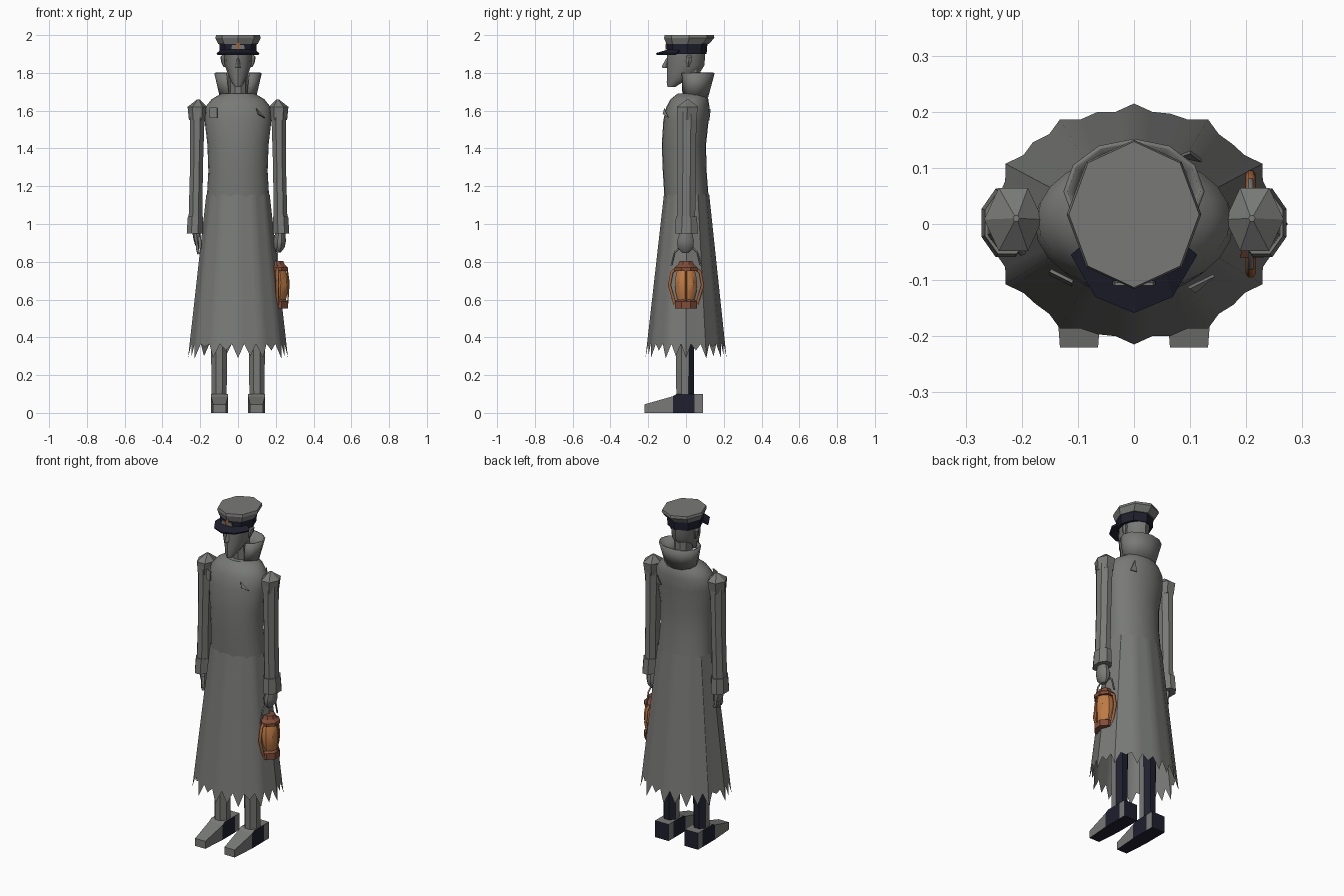
import bpy, bmesh, math, random
from mathutils import Vector

random.seed(4)
old = bpy.data.objects.get("Cube")
if old:
    bpy.data.objects.remove(old, do_unlink=True)


def material(name, r, g, b):
    m = bpy.data.materials.new(name)
    m.use_nodes = True
    m.diffuse_color = (r, g, b, 1)
    m.node_tree.nodes["Principled BSDF"].inputs["Base Color"].default_value = (r, g, b, 1)
    return m


GREY = material("worn grey", 0.19, 0.195, 0.185)
NAVY = material("dark navy", 0.014, 0.014, 0.028)
GLASS = material("amber glass", 0.52, 0.2, 0.06)
BRASS = material("aged brass", 0.36, 0.12, 0.04)
RUST = material("rusty copper", 0.22, 0.075, 0.04)
smooth = []


def finish(name, bm, mats, soft=False, rule=None, recalc=True):
    if recalc:
        bmesh.ops.recalc_face_normals(bm, faces=bm.faces)
    bm.normal_update()
    if rule:
        for f in bm.faces:
            f.material_index = rule(f)
    mesh = bpy.data.meshes.new(name)
    bm.to_mesh(mesh)
    bm.free()
    for m in mats:
        mesh.materials.append(m)
    ob = bpy.data.objects.new(name, mesh)
    bpy.context.scene.collection.objects.link(ob)
    if soft:
        smooth.append(ob)
    return ob


def loft(name, rings, sides, mats, soft=False, rule=None, turn=0.0):
    """Closed stack of elliptical rings given as (z, cx, cy, rx, ry)."""
    bm = bmesh.new()
    rows = []
    for z, cx, cy, rx, ry in rings:
        angles = [turn + math.tau * i / sides for i in range(sides)]
        rows.append([bm.verts.new((cx + rx * math.cos(a), cy + ry * math.sin(a), z)) for a in angles])
    for lo, hi in zip(rows, rows[1:]):
        for i in range(sides):
            j = (i + 1) % sides
            bm.faces.new((lo[i], lo[j], hi[j], hi[i]))
    bm.faces.new(rows[0])
    bm.faces.new(rows[-1])
    return finish(name, bm, mats, soft, rule)


def strip(name, first, second, mat, thickness, soft=False):
    """Band of quads between two rows of points, thickened."""
    bm = bmesh.new()
    a = [bm.verts.new(p) for p in first]
    b = [bm.verts.new(p) for p in second]
    for i in range(len(a) - 1):
        bm.faces.new((a[i], a[i + 1], b[i + 1], b[i]))
    ob = finish(name, bm, [mat], soft)
    mod = ob.modifiers.new("Thickness", "SOLIDIFY")
    mod.thickness = thickness
    mod.offset = 0
    return ob


def plate(name, points, mat):
    bm = bmesh.new()
    bm.faces.new([bm.verts.new(p) for p in points])
    ob = finish(name, bm, [mat])
    ob.modifiers.new("Thickness", "SOLIDIFY").thickness = 0.006


def wire(name, points, radius, mat):
    cu = bpy.data.curves.new(name, "CURVE")
    cu.dimensions = "3D"
    cu.bevel_depth = radius
    cu.bevel_resolution = 1
    cu.use_fill_caps = True
    sp = cu.splines.new("POLY")
    sp.points.add(len(points) - 1)
    for p, co in zip(sp.points, points):
        p.co = (*co, 1)
    cu.materials.append(mat)
    bpy.context.scene.collection.objects.link(bpy.data.objects.new(name, cu))


def arc(start, end, steps, cy, rx, ry, z):
    angles = [math.radians(start + (end - start) * i / steps) for i in range(steps + 1)]
    return [(rx * math.cos(a), cy + ry * math.sin(a), z) for a in angles]


# Coat body
loft("coat_body", [(1.14, 0, 0.003, 0.165, 0.117), (1.28, 0, -0.007, 0.157, 0.116),
                   (1.42, 0, -0.011, 0.162, 0.117), (1.55, 0, 0, 0.177, 0.12),
                   (1.62, 0, 0.01, 0.172, 0.114), (1.66, 0, 0.018, 0.14, 0.1),
                   (1.69, 0, 0.03, 0.09, 0.075)], 24, [GREY], True)

# Coat skirt with a torn hem: long tips on the ridges and between them
bm = bmesh.new()
count = 48
top, hem = [], []
for i in range(count):
    a = math.tau * i / count
    ridge = math.tau / 12
    off = (a % ridge) - ridge / 2
    k = math.cos(ridge / 2) / math.cos(off)
    z = 0.365 if i % 2 else random.choice((0.3, 0.33, 0.35))
    if i % 4 == 0:
        z = 0.29
    s = k * (1 + (0.365 - z) * 0.5)
    top.append(bm.verts.new((0.168 * k * math.cos(a), 0.003 + 0.12 * k * math.sin(a), 1.155)))
    hem.append(bm.verts.new((0.255 * s * math.cos(a), 0.207 * s * math.sin(a), z)))
for i in range(count):
    j = (i + 1) % count
    bm.faces.new((hem[i], hem[j], top[j], top[i]))
finish("coat_skirt", bm, [GREY], True)

# Standing collar, open at the front
strip("collar", arc(-60, 240, 10, 0.045, 0.092, 0.068, 1.67),
      arc(-60, 240, 10, 0.058, 0.122, 0.09, 1.8), GREY, 0.008, True)

# Torn cloth patches
plate("chest_patch", [(-0.148, -0.086, 1.56), (-0.108, -0.106, 1.56),
                      (-0.108, -0.1, 1.615), (-0.148, -0.08, 1.615)], GREY)
plate("chest_tear", [(0.14, -0.09, 1.56), (0.095, -0.112, 1.61), (0.105, -0.12, 1.58)], GREY)
plate("back_tear", [(0.08, 0.118, 1.55), (0.12, 0.11, 1.55), (0.1, 0.125, 1.61)], GREY)

# Head, neck, nose and ears
loft("neck", [(1.66, 0, 0.03, 0.05, 0.05), (1.84, 0, 0.025, 0.05, 0.055)], 10, [GREY], True)
loft("head", [(1.725, 0, -0.078, 0.016, 0.02), (1.75, 0, -0.06, 0.034, 0.042),
              (1.79, 0, -0.018, 0.052, 0.083), (1.84, 0, -0.002, 0.07, 0.1),
              (1.92, 0, 0.002, 0.077, 0.1)], 12, [GREY], True)
loft("nose", [(1.825, 0, -0.105, 0.015, 0.02), (1.835, 0, -0.106, 0.014, 0.022),
              (1.88, 0, -0.095, 0.005, 0.008)], 4, [GREY], turn=0)
for side, s in (("left", 1), ("right", -1)):
    loft(side + "_ear", [(1.83, s * 0.07, 0.01, 0.007, 0.008), (1.86, s * 0.079, 0.014, 0.011, 0.018),
                         (1.885, s * 0.081, 0.017, 0.012, 0.018), (1.895, s * 0.078, 0.017, 0.006, 0.01)],
         6, [GREY])

# Peaked cap
loft("cap_band", [(1.9, 0, 0.005, 0.096, 0.104), (1.96, 0, 0.006, 0.1, 0.108)], 8, [NAVY])
loft("cap_crown", [(1.952, 0, 0.008, 0.104, 0.112), (1.985, 0, 0.017, 0.12, 0.133),
                   (2.0, 0, 0.017, 0.116, 0.13)], 8, [GREY])
strip("cap_visor", arc(200, 340, 4, 0, 0.093, 0.098, 1.918),
      arc(200, 340, 4, 0, 0.118, 0.157, 1.9), NAVY, 0.01)
for x in (-0.022, 0.022):
    plate("cap_badge", [(x - 0.016, -0.102, 1.925), (x + 0.016, -0.102, 1.925),
                        (x + 0.012, -0.104, 1.95), (x - 0.012, -0.104, 1.95)], GREY)
plate("cap_badge_centre", [(-0.01, -0.106, 1.925), (0.01, -0.106, 1.925),
                           (0.01, -0.106, 1.958), (-0.01, -0.106, 1.958)], BRASS)


# Undersides and backs of legs and shoes are dark
def dark_back(f):
    return int(f.normal.y > 0.1 or f.normal.z < -0.5)


def dark_under(f):
    return int(f.normal.z < -0.5)


for side, s in (("left", 1), ("right", -1)):
    # Sleeve, shoulder cap and cuff
    loft(side + "_sleeve", [(0.97, s * 0.226, 0, 0.04, 0.052), (1.3, s * 0.22, 0.003, 0.037, 0.052),
                            (1.62, s * 0.215, 0.005, 0.043, 0.056)], 8, [GREY], True, turn=math.pi / 8)
    loft(side + "_shoulder", [(1.55, s * 0.215, 0.005, 0.045, 0.056), (1.62, s * 0.215, 0.008, 0.052, 0.065),
                              (1.66, s * 0.21, 0.01, 0.006, 0.006)], 6, [GREY])
    loft(side + "_cuff", [(0.95, s * 0.229, 0.002, 0.046, 0.066), (1.04, s * 0.226, 0.002, 0.043, 0.06)],
         8, [GREY], rule=dark_under, turn=math.pi / 8)

    # Leg
    loft(side + "_leg", [(0.08, s * 0.1, -0.005, 0.043, 0.05), (0.6, s * 0.1, -0.005, 0.049, 0.055)],
         8, [GREY, NAVY], rule=dark_back, turn=math.pi / 8)

    # Shoe: side outline swept across its width, with a dark middle on the flanks
    bm = bmesh.new()
    outline = ((-0.22, 0, 0.045), (-0.07, 0, 0.088), (-0.05, 0, 0.1), (0.045, 0, 0.1), (0.09, 0, 0.1))
    rows = [[bm.verts.new((s * 0.098 + w * (0.034 if y < -0.1 else 0.045), y, z))
             for w, z in ((-1, lo), (1, lo), (1, hi), (-1, hi))] for y, lo, hi in outline]
    for a, b in zip(rows, rows[1:]):
        for i in range(4):
            j = (i + 1) % 4
            bm.faces.new((a[i], a[j], b[j], b[i]))
    bm.faces.new(rows[0])
    bm.faces.new(rows[-1])

    def shoe_rule(f):
        flank = abs(f.normal.x) > 0.8 and -0.065 < f.calc_center_median().y < 0.05
        return int(flank or f.normal.y > 0.5 or f.normal.z < -0.5)
    finish(side + "_shoe", bm, [GREY, NAVY], rule=shoe_rule)

# Left fist closed on the lantern handle
loft("left_fist", [(0.85, 0.215, -0.003, 0.012, 0.02), (0.875, 0.217, -0.003, 0.03, 0.043),
                   (0.91, 0.22, -0.003, 0.034, 0.047), (0.96, 0.224, 0, 0.025, 0.033)], 10, [GREY], True)
# Right hand with hanging fingers
loft("right_palm", [(0.885, -0.212, -0.003, 0.014, 0.038), (0.92, -0.216, -0.003, 0.02, 0.042),
                    (0.97, -0.222, 0, 0.022, 0.03)], 8, [GREY], True)
for i in range(4):
    y = -0.033 + i * 0.02
    wire("right_finger", [(-0.213, y, 0.9), (-0.216, y, 0.87), (-0.208, y, 0.84 + 0.008 * abs(i - 1))],
         0.008, GREY)
wire("right_thumb", [(-0.205, -0.035, 0.93), (-0.2, -0.048, 0.9), (-0.2, -0.045, 0.87)], 0.009, GREY)

# Lantern
LX = 0.208
loft("lantern_base", [(0.553, LX, 0, 0.06, 0.063), (0.59, LX, 0, 0.06, 0.063), (0.6, LX, 0, 0.045, 0.046)],
     8, [RUST], turn=math.pi / 8)
loft("lantern_glass", [(0.595, LX, 0, 0.045, 0.046), (0.64, LX, 0, 0.056, 0.058), (0.69, LX, 0, 0.06, 0.062),
                       (0.73, LX, 0, 0.054, 0.056), (0.765, LX, 0, 0.042, 0.044)], 10, [GLASS], True)
loft("lantern_cap", [(0.752, LX, 0, 0.06, 0.065), (0.77, LX, 0, 0.06, 0.065), (0.785, LX, 0, 0.042, 0.045),
                     (0.805, LX, 0, 0.034, 0.036)], 8, [RUST], turn=math.pi / 8)
for s in (1, -1):
    wire("lantern_bar", [(LX, s * 0.058, 0.575), (LX, s * 0.088, 0.675), (LX, s * 0.075, 0.745),
                         (LX, s * 0.05, 0.765)], 0.009, BRASS)
wire("lantern_guard", [(LX + 0.055, 0, 0.58), (LX + 0.062, 0, 0.69), (LX + 0.052, 0, 0.76)], 0.004, BRASS)
wire("lantern_handle", [(LX, -0.078, 0.78), (LX, -0.06, 0.85), (LX, -0.02, 0.885), (LX, 0.02, 0.885),
                        (LX, 0.06, 0.85), (LX, 0.078, 0.78)], 0.005, GREY)

# Smooth shading on the rounded parts
bpy.ops.object.select_all(action="DESELECT")
for ob in smooth:
    ob.select_set(True)
bpy.context.view_layer.objects.active = smooth[0]
bpy.ops.object.shade_smooth_by_angle(angle=math.radians(35))
